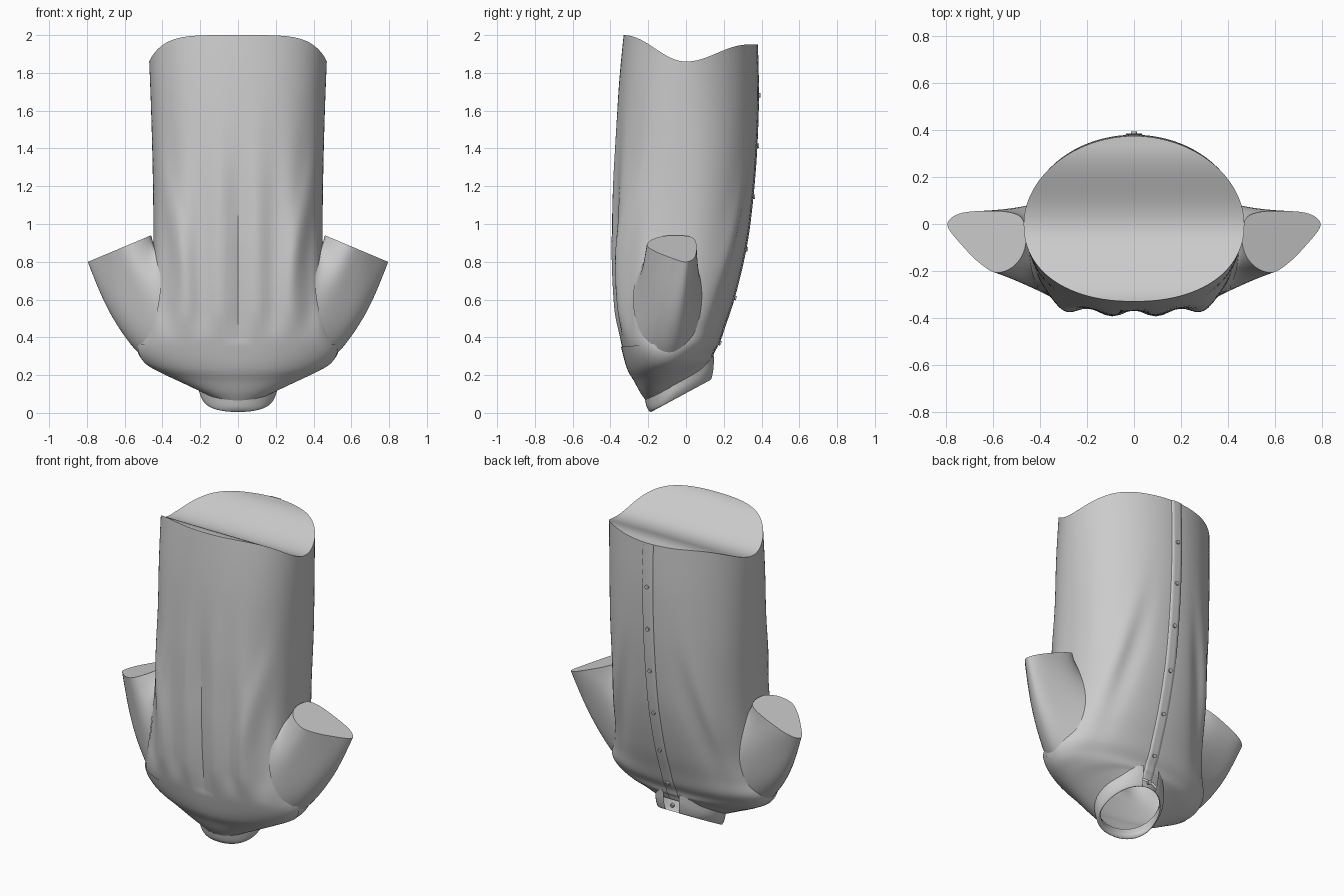
import bpy, math
from mathutils import Vector

if "Cube" in bpy.data.objects:
    bpy.data.objects.remove(bpy.data.objects["Cube"])

PI = math.pi


def mesh_obj(name, verts, faces):
    me = bpy.data.meshes.new(name)
    me.from_pydata([tuple(v) for v in verts], [], faces)
    me.update()
    ob = bpy.data.objects.new(name, me)
    bpy.context.collection.objects.link(ob)
    for p in me.polygons:
        p.use_smooth = True
    return ob


def cat(a, b, c, d, t):
    return 0.5 * (2*b + (c-a)*t + (2*a-5*b+4*c-d)*t*t + (3*b-a-3*c+d)*t**3)


def row_at(rows, v):
    n = len(rows)
    i = max(0, min(n-2, int(v)))
    q = [rows[max(0, min(n-1, k))] for k in (i-1, i, i+1, i+2)]
    return [cat(*vals, v-i) for vals in zip(*q)]


def gauss(x, w):
    return math.exp(-(x/w)**2)


def step(a, b, x):
    t = max(0.0, min(1.0, (x-a)/(b-a)))
    return t*t*(3-2*t)


def ring_pt(row, u, off=0.0):
    """Tilted superellipse: z, slope, half width, y min, y max, y centre, exponent at +y, exponent at -y."""
    z, s, hw, y0, y1, yc, n_pos, n_neg = row
    c, si = math.cos(u), math.sin(u)
    n = n_pos if si > 0 else n_neg
    x = (hw+off) * math.copysign(abs(c)**(2/n), c)
    d = (y1-yc if si > 0 else yc-y0) + off
    y = yc + d * math.copysign(abs(si)**(2/n), si)
    return Vector((x, y, z + s*(y-yc)))


def grid(name, fn, us, vs):
    verts = [fn(u, v) for v in vs for u in us]
    n = len(us)
    faces = [(j*n+i, j*n+i+1, (j+1)*n+i+1, (j+1)*n+i)
             for j in range(len(vs)-1) for i in range(n-1)]
    return mesh_obj(name, verts, faces)


def span(a, b, n):
    return [a + (b-a)*i/n for i in range(n+1)]


# body sections from hem (top) to neck (bottom)
BODY = [
    (1.86, 0, .470, -.33, .375, .00, 1.95, 2.2),
    (1.60, 0, .460, -.36, .38, .00, 2.0, 2.4),
    (1.30, 0, .452, -.38, .365, .00, 2.1, 2.5),
    (1.00, 0, .448, -.383, .335, -.02, 2.2, 2.8),
    (0.80, 0, .452, -.382, .30, -.04, 2.3, 3.0),
    (0.60, 0, .465, -.373, .25, -.06, 2.3, 3.1),
    (0.45, .05, .505, -.355, .205, -.08, 2.2, 2.8),
    (0.35, .10, .535, -.333, .175, -.08, 2.1, 2.4),
    (0.275, .20, .500, -.305, .145, -.08, 2.0, 2.1),
    (0.225, .30, .410, -.268, .135, -.07, 2.0, 2.0),
    (0.185, .45, .300, -.235, .125, -.06, 2.0, 2.0),
    (0.150, .55, .200, -.205, .115, -.05, 2.0, 2.0)]


def body_pt(u, v, off=0.0):
    p = ring_pt(row_at(BODY, v), u, off)
    x, z, si = p.x, p.z, math.sin(u)
    ax = abs(x)
    if si < 0:   # pleat and hanging folds on the yoke side
        k = min(1, -si*1.5)
        w = step(.37, .55, z) * (1 - step(.8, 1.7, z))
        p.y += k * w * .012 * math.cos(ax*2*PI/.19)
        p.y += .010 * step(.36, .40, z) * (1-step(1.0, 1.6, z)) * (1-step(.03, .04 + .05*step(.4, 1.6, z), ax))
        p.y -= k * .022 * gauss(ax - (.28 + .2*(z-.7)), .05) * gauss(z-1.05, .35)
    else:        # diagonal drag lines on the buttoned side
        k = min(1, si*1.5) * step(.08, .18, ax)
        p.y += k * .016 * gauss(ax - (.40 - .22*(z-.6)), .05) * gauss(z-.9, .35)
        p.y -= k * .014 * gauss(ax - (.30 - .2*(z-.6)), .05) * gauss(z-.85, .35)
    # curved shirt-tail hem
    t = min(1, abs(p.y)/.33)
    p.z += (.14 if p.y < 0 else .09) * (1-math.cos(PI*t))/2 * (1-step(0, 2, v))
    return p


N = 128
US = span(-PI/2, 1.5*PI, N)
grid("shirt_body", body_pt, US, span(0, 11, 88))

# closing surface across the hem, ruled from side to side
rim = [body_pt(u, 0) for u in US]
cap = mesh_obj("hem_cap", rim[:N], [tuple(k % N for k in (i, i+1, N-i-1, N-i)) if i else (0, 1, N-1)
                                    for i in range(N//2-1)] + [(N//2-1, N//2, N//2+1)])

# yoke panel over the shoulders
grid("yoke", lambda u, v: body_pt(u, v, .005), span(-PI/2-1.35, -PI/2+1.35, 72), span(6.75, 11, 34))


# button placket
def placket_pt(s, v):
    row = row_at(BODY, v)
    c = min(.95, abs(s)/row[2])
    u = PI/2 - math.copysign(math.asin(c**(row[6]/2)), s)
    return body_pt(u, v, .001 if abs(s) > .034 else .006)


grid("button_placket", placket_pt, [-.036, -.033, -.015, 0, .015, .033, .036], span(0, 11, 66))


# buttons
def button(p, tilt):
    bpy.ops.mesh.primitive_cylinder_add(vertices=20, radius=.012, depth=.012, location=p,
                                        rotation=(PI/2+tilt, 0, 0))
    ob = bpy.context.object
    ob.name = "button"
    bpy.ops.object.shade_smooth_by_angle()


front_line = [body_pt(PI/2, v, .008) for v in span(0, 11, 220)]
for bz in (1.68, 1.41, 1.14, .87, .61, .37):
    i = min(range(1, 220), key=lambda k: abs(front_line[k].z-bz))
    d = front_line[i-1] - front_line[i+1]
    button(front_line[i], -math.atan2(d.y, d.z))

# collar: neck stand inside, folded leaf outside
COLLAR = [
    (.158, .55, .212, -.217, .130, -.05, 2.0, 2.0),
    (.115, .55, .205, -.207, .140, -.05, 2.0, 2.0),
    (.085, .54, .190, -.192, .142, -.05, 2.0, 2.2),
    (.078, .54, .180, -.182, .134, -.05, 2.0, 2.2),
    (.095, .54, .176, -.176, .124, -.05, 2.0, 2.0),
    (.150, .55, .190, -.195, .108, -.05, 2.0, 2.0)]


def leaf_pt(u, v):
    p = ring_pt(row_at(COLLAR, v), u)
    k = step(1.05, 1.45, abs(u + PI/2) / 2)   # pointed tips by the opening
    f = max(0, 1-v/2)
    return p + Vector((0, .025, .05)) * k * f


grid("collar_leaf", leaf_pt, span(-PI/2-2.88, -PI/2+2.88, 96), span(0, 3, 12))
grid("collar_stand", lambda u, v: ring_pt(row_at(COLLAR, v), u), US, span(3, 5, 8))
button(Vector((0, .135, .215)), -.3)

# sleeve opening outline, from the inner edge round by the buttoned side
CUFF = [(.46, -.06), (.475, .02), (.53, .05), (.63, .056), (.73, .048), (.785, .02),
        (.79, -.02), (.725, -.10), (.66, -.165), (.59, -.207), (.52, -.185), (.475, -.13)]


def cuff_pt(t):
    k = len(CUFF)
    f = t/(2*PI)*k
    i = int(f)
    x, y = [cat(*c, f-i) for c in zip(*[CUFF[(i+j) % k] for j in (-1, 0, 1, 2)])]
    return Vector((x, y, .94 - .42*(x-.46)))


def sleeve_pt(t, f):
    out = (1-math.cos(t))/2
    dip = .10 if math.sin(t) > 0 else .05
    a = Vector((.445 + .08*out**2 - dip*math.sin(t)**2,
                -.09 + .19*math.sin(t), .60 + .285*math.cos(t)))
    p = a.lerp(cuff_pt(t), f)
    bulge = math.sin(PI*f**.8)
    p.x += .035*bulge*out
    p.y += .004*bulge*math.sin(5*t) - .015*bulge*math.sin(t)
    return p


M = 60
for side, label in ((1, "right"), (-1, "left")):
    def place(t, f):
        p = sleeve_pt(t, f)
        return Vector((p.x*side, p.y, p.z))
    grid(label + "_sleeve", place, span(0, 2*PI, M), span(0, 1, 18))
    mesh_obj(label + "_sleeve_cap", [place(2*PI*i/M, 1) for i in range(M)], [tuple(range(M))])
